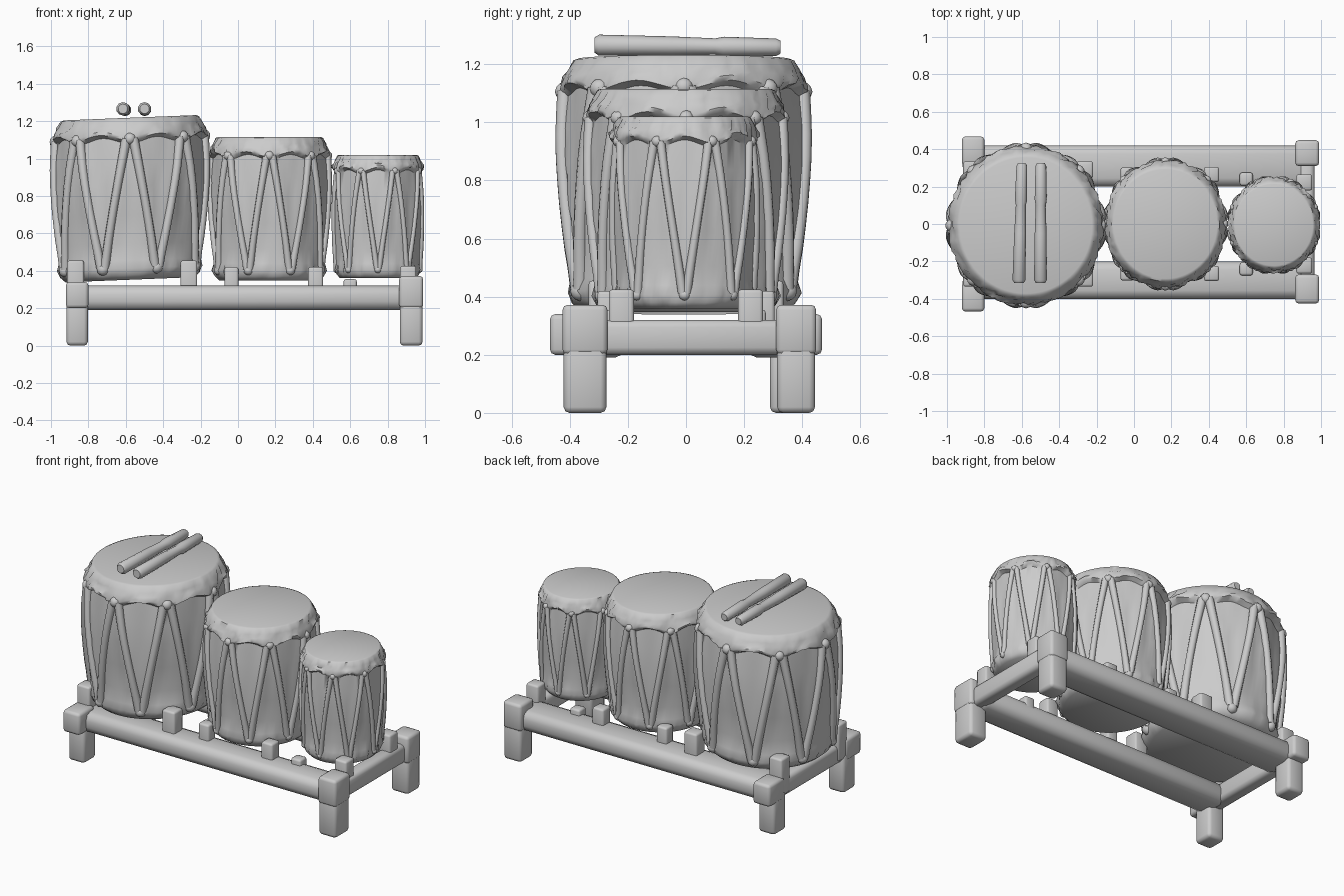
import bpy, bmesh, math, random
from mathutils import Vector

if "Cube" in bpy.data.objects:
    bpy.data.objects.remove(bpy.data.objects["Cube"])

random.seed(4)
grey = bpy.data.materials.new("plain grey")
grey.diffuse_color = (0.6, 0.6, 0.6, 1)
grey.use_nodes = True
grey.node_tree.nodes["Principled BSDF"].inputs["Base Color"].default_value = grey.diffuse_color


def add(name, bm, angle=40):
    bmesh.ops.recalc_face_normals(bm, faces=bm.faces)
    me = bpy.data.meshes.new(name)
    bm.to_mesh(me)
    bm.free()
    me.materials.append(grey)
    ob = bpy.data.objects.new(name, me)
    bpy.context.collection.objects.link(ob)
    bpy.ops.object.select_all(action='DESELECT')
    ob.select_set(True)
    bpy.context.view_layer.objects.active = ob
    bpy.ops.object.shade_smooth_by_angle(angle=math.radians(angle))
    return ob


def block(name, x, y, z, bevel):
    """Rounded timber; x, y, z are (low, high) pairs."""
    bm = bmesh.new()
    bmesh.ops.create_cube(bm, size=1)
    for v in bm.verts:
        v.co = [lo + (c + 0.5) * (hi - lo) for c, (lo, hi) in zip(v.co, (x, y, z))]
    bmesh.ops.bevel(bm, geom=bm.edges[:], offset=bevel, segments=2,
                    profile=0.5, affect='EDGES')
    return add(name, bm, 50)


def tube(bm, points, radii, sides=8):
    """Sweep a round section along points, with closed ends."""
    rings = []
    for i, p in enumerate(points):
        d = (points[min(i + 1, len(points) - 1)] - points[max(i - 1, 0)]).normalized()
        u = d.cross(Vector((0.3, 0.2, 1)) if abs(d.z) < 0.8 else Vector((p.x, p.y, 0))).normalized()
        w = d.cross(u)
        rings.append([bm.verts.new(p + radii[i] * (math.cos(a) * u + math.sin(a) * w))
                      for a in [2 * math.pi * k / sides for k in range(sides)]])
    for a, b in zip(rings, rings[1:]):
        for k in range(sides):
            n = (k + 1) % sides
            bm.faces.new((a[k], a[n], b[n], b[k]))
    bm.faces.new(rings[0])
    bm.faces.new(rings[-1])


# Barrel profile as (radius, height) fractions
SHELL = [(0.82, 0), (0.89, 0.03), (0.925, 0.07), (0.905, 0.12), (0.935, 0.22), (0.965, 0.4),
         (0.98, 0.58), (0.975, 0.72), (0.95, 0.86), (0.98, 0.88), (0.98, 0.90),
         (0.95, 0.93), (0.92, 0.955), (0.88, 0.993), (0.84, 1.0)]
HEM = (8, 9, 10)      # rows that scallop around the lacing
LUMPY = (2, 9, 10, 11, 12)
BODY = SHELL[3:9]


def body_radius(t):
    for (r0, t0), (r1, t1) in zip(BODY, BODY[1:]):
        if t <= t1:
            return r0 + (r1 - r0) * max(0, (t - t0) / (t1 - t0))
    return BODY[-1][0]


def drum(name, cx, cy, R, z0, z1, turn, slope, depth):
    H, n = z1 - z0, 96
    # shell, skin and lumpy scalloped hem
    bm = bmesh.new()
    rows = []
    for i, (r, t) in enumerate(SHELL):
        row = []
        for k in range(n):
            a = 2 * math.pi * k / n
            lace = math.cos(8 * (a - turn))
            rr = r * R + (random.uniform(-0.008, 0.008) if i in LUMPY else 0)
            tt = t - (0.018 * lace if i in HEM else 0)
            if 3 < i < 9:      # hide pulled tight: hollow between the cords
                half = abs((a - turn + math.pi / 8) % (math.pi / 4) - math.pi / 8) / (math.pi / 8)
                gap = min(1, 2 * abs(half - (0.9 - t) / 0.8))
                rr -= 0.05 * R * gap
            row.append(bm.verts.new((rr * math.cos(a), rr * math.sin(a), tt * H)))
        rows.append(row)
    for a, b in zip(rows, rows[1:]):
        for k in range(n):
            m = (k + 1) % n
            bm.faces.new((a[k], a[m], b[m], b[k]))
    for row, z in ((rows[0], 0), (rows[-1], H)):
        c = bm.verts.new((0, 0, z))
        for k in range(n):
            bm.faces.new((row[k], row[(k + 1) % n], c))
    shell = add(name + "_shell", bm, 50)
    # zigzag lacing with a knot at each end
    bm = bmesh.new()
    for k in range(8):
        top = turn + k * math.pi / 4
        for side in (-1, 1):
            pts, rad = [], []
            for s in range(10):
                f = s / 9
                t = 0.87 - 0.79 * f
                a = top + side * (0.05 + f * (math.pi / 8 - 0.08))
                r = R * (body_radius(t) - 0.005)
                pts.append(Vector((r * math.cos(a), r * math.sin(a), t * H)))
                rad.append(R * (0.062 - 0.008 * math.sin(math.pi * f)))
            tube(bm, pts, rad, 8)
        for a, t, r in ((top, 0.87, 0.945), (top + math.pi / 8, 0.07, 0.89)):
            knot = bmesh.ops.create_icosphere(bm, subdivisions=2, radius=0.08 * R)
            bmesh.ops.translate(bm, verts=knot['verts'],
                                vec=(r * R * math.cos(a), r * R * math.sin(a), t * H))
    lacing = add(name + "_lacing", bm, 60)
    # slightly oval, and sheared so the sides stay upright
    for ob in (shell, lacing):
        for v in ob.data.vertices:
            v.co.z += slope * v.co.x
            v.co.y *= depth
        ob.location = (cx, cy, z0)


drum("large_drum", -0.578, -0.008, 0.420, 0.352, 1.218, 0, 0.04, 1.03)
drum("medium_drum", 0.168, 0, 0.328, 0.348, 1.115, 0, 0, 1.06)
drum("small_drum", 0.748, -0.005, 0.247, 0.36, 1.02, math.pi / 8, 0, 1.05)

# Drumsticks with thick ends
for name, x0, x1 in (("left_stick", -0.615, -0.60), ("right_stick", -0.50, -0.498)):
    bm = bmesh.new()
    ys = (-0.315, -0.30, -0.05, 0.10, 0.13, 0.31, 0.325)
    pts = [Vector((x0 + (x1 - x0) * (y + 0.3) / 0.6, y, 1.262 - 0.012 * y)) for y in ys]
    tube(bm, pts, (0.026, 0.036, 0.033, 0.028, 0.034, 0.03, 0.022), 10)
    add(name, bm)

# Frame: long rails, end rails, legs and pegs on both sides
for s, side in ((-1, "front"), (1, "back")):
    def span(a, b):
        return tuple(sorted((s * a, s * b)))
    block(side + "_rail", (-0.87, 0.93), span(0.20, 0.40 if s < 0 else 0.42), (0.19, 0.32), 0.045)
    right = span(0.27, 0.425) if s < 0 else span(0.31, 0.448)
    for end, x, head, leg, top in (("left", (-0.92, -0.80), span(0.31, 0.468), span(0.285, 0.42), 0.34),
                                   ("right", (0.862, 0.99), right, right, 0.372)):
        block(f"{side}_{end}_post_head", x, head, (0.2, top), 0.018)
        inset = (leg[0] + 0.004, leg[1] - 0.004)
        block(f"{side}_{end}_leg", (x[0] + 0.003, x[1] - 0.003), inset, (0.0, 0.25), 0.02)
    pegs = ((-0.868, 0.29, 0.455, 0.045), (-0.263, 0.29, 0.455, 0.045),
            (-0.035, 0.265, 0.42, 0.037), (0.415, 0.265, 0.42, 0.04),
            (0.60, 0.24, 0.355, 0.035), (0.91, 0.222, 0.425, 0.043))
    for i, (x, y, top, h) in enumerate(pegs):
        block(f"{side}_peg_{i + 1}", (x - h, x + h), span(y - h, y + h), (0.22, top), 0.012)

for end, x in (("left", -0.86), ("right", 0.92)):
    block(end + "_end_rail", (x - 0.045, x + 0.045), (-0.36, 0.36), (0.2, 0.32), 0.025)
